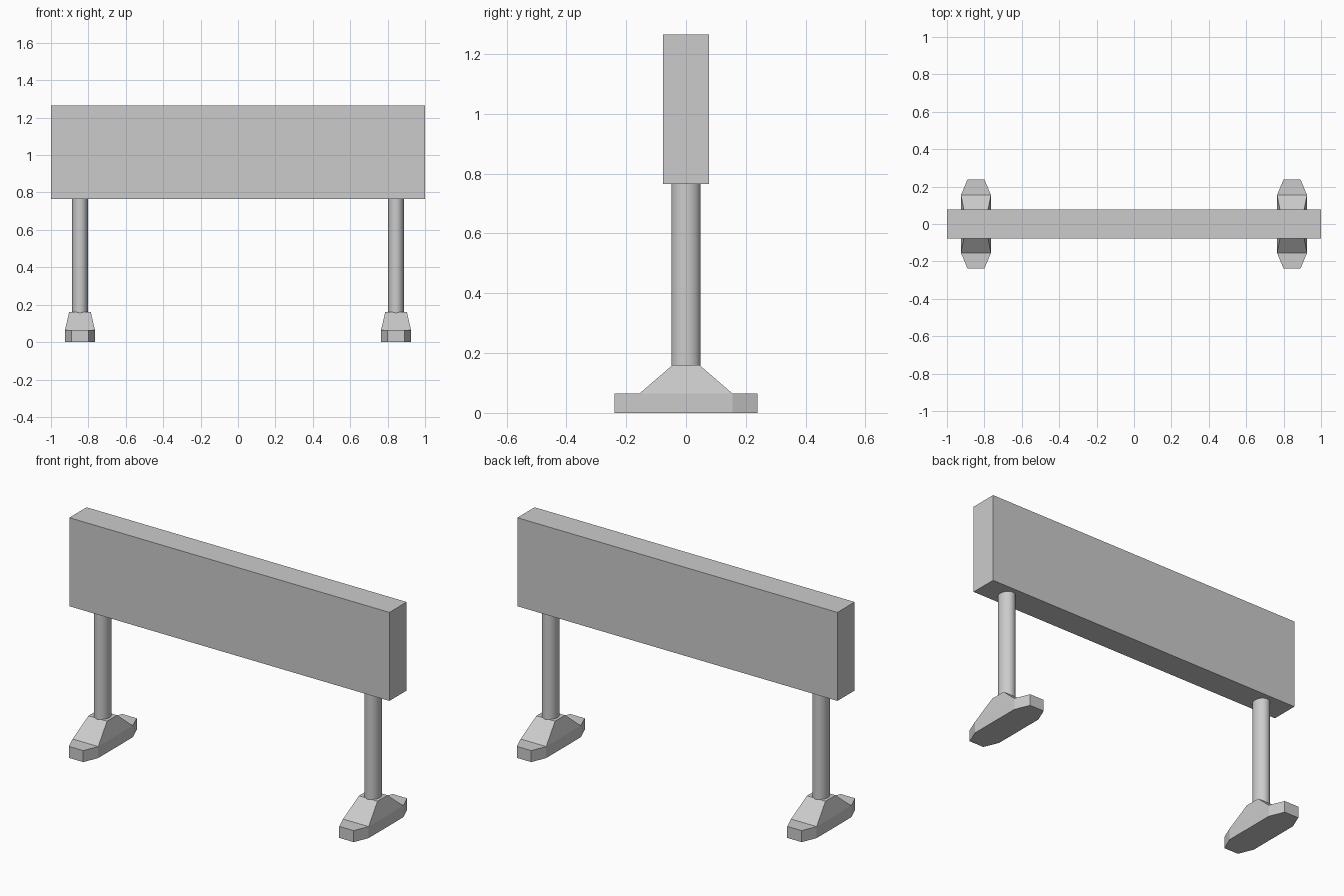
import bpy
import bmesh
import math

cube = bpy.data.objects.get("Cube")
if cube:
    bpy.data.objects.remove(cube, do_unlink=True)

grey = bpy.data.materials.new("plain grey")
grey.use_nodes = True
colour = (0.6, 0.6, 0.6, 1)
grey.diffuse_color = colour
grey.node_tree.nodes["Principled BSDF"].inputs["Base Color"].default_value = colour


def add_object(name, bm):
    bmesh.ops.recalc_face_normals(bm, faces=bm.faces)
    mesh = bpy.data.meshes.new(name)
    bm.to_mesh(mesh)
    bm.free()
    mesh.materials.append(grey)
    obj = bpy.data.objects.new(name, mesh)
    bpy.context.collection.objects.link(obj)
    return obj


def prism(bm, lower, z0, upper, z1):
    """Solid between two outlines with matching corners."""
    a = [bm.verts.new((x, y, z0)) for x, y in lower]
    b = [bm.verts.new((x, y, z1)) for x, y in upper]
    bm.faces.new(a[::-1])
    bm.faces.new(b)
    for i in range(len(a)):
        j = (i + 1) % len(a)
        bm.faces.new((a[i], a[j], b[j], b[i]))


def rectangle(x, y):
    return [(-x, -y), (x, -y), (x, y), (-x, y)]


# Board
bm = bmesh.new()
board = rectangle(1.0, 0.077)
prism(bm, board, 0.765, board, 1.265)
add_object("board", bm)

for side, x in (("left", 0.845), ("right", -0.845)):
    # Oval post
    bm = bmesh.new()
    oval = [(0.042 * math.cos(t), 0.049 * math.sin(t))
            for t in (math.tau * i / 32 for i in range(32))]
    prism(bm, oval, 0.1, oval, 0.77)
    post = add_object(side + "_post", bm)
    post.location.x = x
    bpy.ops.object.select_all(action="DESELECT")
    post.select_set(True)
    bpy.context.view_layer.objects.active = post
    bpy.ops.object.shade_smooth_by_angle(angle=math.radians(30))

    # Foot: six-sided slab whose middle rises in a tapered block
    bm = bmesh.new()
    slab = [(-0.045, -0.239), (0.045, -0.239), (0.08, -0.155),
            (0.08, 0.155), (0.045, 0.239), (-0.045, 0.239),
            (-0.08, 0.155), (-0.08, -0.155)]
    prism(bm, slab, 0, slab, 0.065)
    prism(bm, rectangle(0.08, 0.155), 0.065, rectangle(0.058, 0.045), 0.16)
    add_object(side + "_foot", bm).location.x = x
